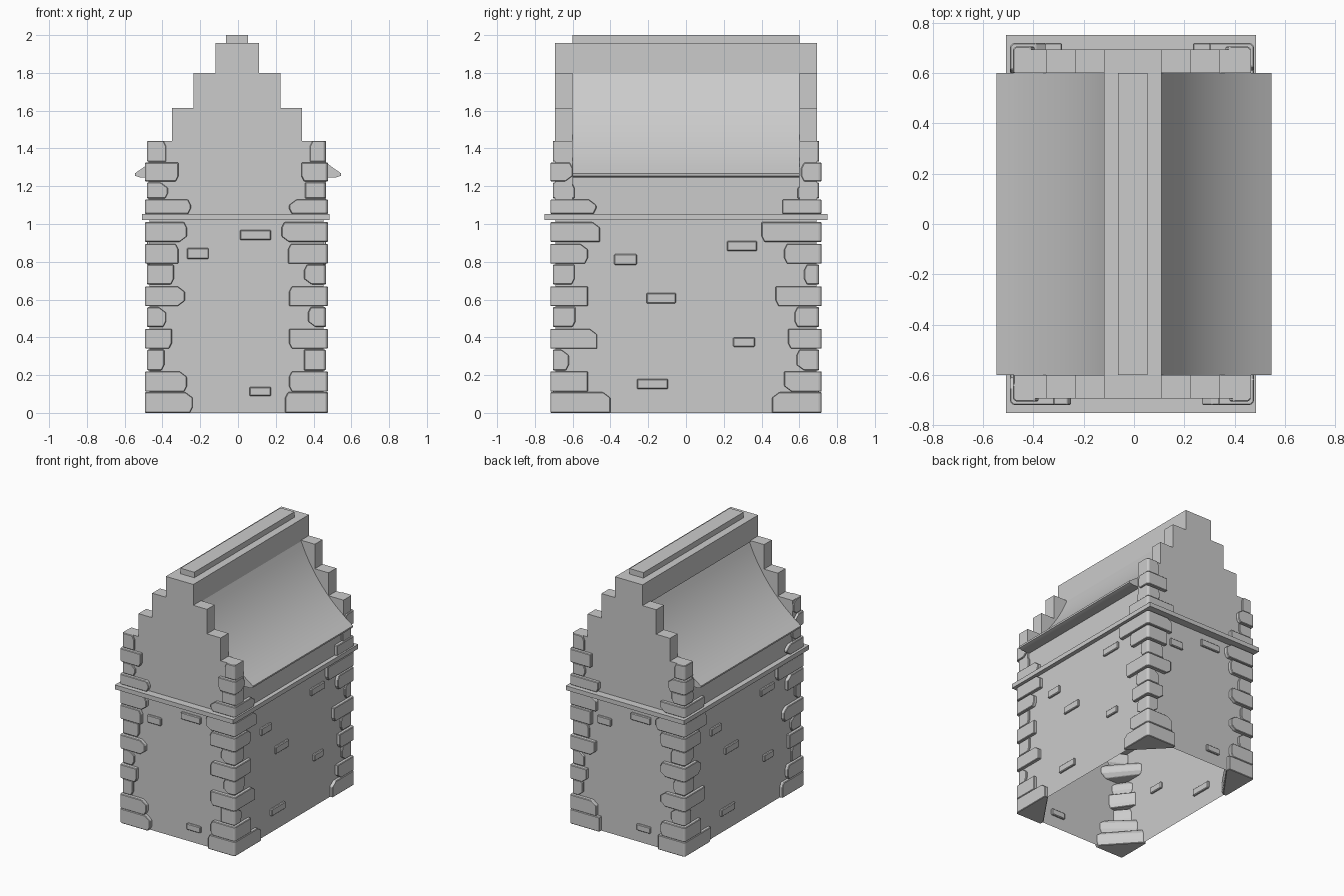
import bpy, bmesh, random

if "Cube" in bpy.data.objects:
    bpy.data.objects.remove(bpy.data.objects["Cube"])

random.seed(4)
CX = -0.008            # walls sit slightly left of centre
WX, WY = 0.46, 0.69    # wall half sizes


def finish(name, bm, bevel=0.0):
    bmesh.ops.recalc_face_normals(bm, faces=bm.faces[:])
    me = bpy.data.meshes.new(name)
    bm.to_mesh(me)
    bm.free()
    ob = bpy.data.objects.new(name, me)
    bpy.context.collection.objects.link(ob)
    if bevel:
        m = ob.modifiers.new("soft_edges", 'BEVEL')
        m.width = bevel
        m.segments = 1
    return ob


def loft(bm, rings, caps=True):
    rows = [[bm.verts.new(p) for p in r] for r in rings]
    n = len(rows[0])
    for a, b in zip(rows, rows[1:]):
        for i in range(n):
            j = (i + 1) % n
            bm.faces.new((a[i], a[j], b[j], b[i]))
    if caps:
        bm.faces.new(rows[0])
        bm.faces.new(rows[-1])


def box(bm, x0, x1, y0, y1, z0, z1):
    loft(bm, [[(x0, y0, z), (x1, y0, z), (x1, y1, z), (x0, y1, z)] for z in (z0, z1)])


def extrude_y(bm, profile, y0, y1):
    loft(bm, [[(x, y, z) for x, z in profile] for y in (y0, y1)])


# walls: open shell without a floor
bm = bmesh.new()
loft(bm, [[(CX - WX, -WY, z), (CX + WX, -WY, z), (CX + WX, WY, z), (CX - WX, WY, z)]
          for z in (0, 1.25)], caps=False)
finish("walls", bm)

# string course ledge
bm = bmesh.new()
box(bm, -0.508, 0.484, -0.75, 0.75, 1.02, 1.053)
finish("ledge", bm)

# stepped gables, front and back
steps = [(0.47, 1.44), (0.345, 1.614), (0.23, 1.8)]
half, z = [], 1.04
for w, top in steps:
    half += [(w, z), (w, top)]
    z = top
profile = [(x - 0.005, z) for x, z in half] + [(-x - 0.005, z) for x, z in reversed(half)]
for name, y0, y1 in (("front_gable", -0.693, -0.6), ("back_gable", 0.6, 0.693)):
    bm = bmesh.new()
    extrude_y(bm, profile, y0, y1)
    finish(name, bm)

# ridge beam and its cap strip
bm = bmesh.new()
box(bm, -0.12, 0.11, -0.693, 0.693, 1.79, 1.958)
finish("ridge_beam", bm)
bm = bmesh.new()
box(bm, -0.063, 0.053, -0.6, 0.6, 1.95, 2.0)
finish("ridge_cap", bm)

# flared roof with a thin eave lip
p0, p1, p2 = (0.107, 1.8), (0.24, 1.47), (0.546, 1.268)
half = []
for i in range(13):
    t = i / 12
    half.append(tuple((1 - t) ** 2 * a + 2 * t * (1 - t) * b + t * t * c
                      for a, b, c in zip(p0, p1, p2)))
half += [(0.544, 1.255), (0.52, 1.247)]
bm = bmesh.new()
extrude_y(bm, half + [(-x, z) for x, z in reversed(half)], -0.6, 0.6)
roof = finish("roof", bm)
bpy.context.view_layer.objects.active = roof
roof.select_set(True)
bpy.ops.object.shade_smooth_by_angle(angle=0.5)
roof.select_set(False)

# corner stones: heights, then reach along front and along side for each corner
levels = [(0, .11), (.112, .22), (.225, .335), (.34, .445), (.455, .56), (.565, .67),
          (.68, .785), (.79, .895), (.905, 1.01), (1.053, 1.13), (1.135, 1.22),
          (1.225, 1.325), (1.33, 1.44)]
right_x = [.25, .27, .35, .27, .37, .27, .35, .265, .23, .27, .355, .335, .38]
right_y = [.40, .52, .62, .47, .585, .52, .59, .52, .455, .475, .59, .60, .60]
left_x = [.24, .27, .39, .35, .38, .28, .34, .315, .27, .25, .37, .315, .38]
left_y = [.455, .52, .585, .54, .575, .475, .625, .52, .40, .51, .59, .61, .60]
thin = (2, 4, 6, 10, 12)


def quoin(bm, i, xe, ye, sx, s):
    ox, oy = (0.473, 0.705) if i in thin else (0.484, 0.718)
    z0, z1 = levels[i]
    cuts = [(random.choice((0, .015, .04)), random.choice((0, .015, .04))) for _ in range(2)]
    zs = [z0, z0 + .03, z1 - .03, z1]
    ring = []
    for k, z in enumerate(zs):
        # ends are clipped unevenly at the top and bottom
        cx = cuts[0][0] if k == 0 else cuts[0][1] if k == 3 else 0
        cy = cuts[1][0] if k == 0 else cuts[1][1] if k == 3 else 0
        x, y = xe + cx, min(ye + cy, 0.66)
        pts = [(ox - .012, oy), (x, oy), (x, WY - .005), (WX - .005, y), (ox, y), (ox, oy - .012)]
        ring.append([(CX + s * sx * a, -s * b, z) for a, b in pts])
    loft(bm, ring)


# the back half is the front half turned by 180 degrees
for s, end in ((1, "front"), (-1, "back")):
    for sx, side, xs, ys in ((1, "right", right_x, right_y), (-1, "left", left_x, left_y)):
        bm = bmesh.new()
        for i in range(len(levels)):
            quoin(bm, i, xs[i] + sx * .008, ys[i], sx, s)
        finish(f"{end}_{side if s == 1 else ('left' if sx == 1 else 'right')}_corner_stones",
               bm, 0.004)

# loose bricks standing out of the walls (start, end, bottom, top)
front = [(-.27, -.155, .815, .873), (.01, .175, .915, .968), (.06, .175, .09, .138)]
flank = [(-.38, -.26, .783, .84), (.217, .376, .857, .91), (-.21, -.053, .58, .635),
         (.25, .365, .35, .40), (-.26, -.095, .127, .18)]
bm = bmesh.new()
for s in (1, -1):
    for a, b, z0, z1 in front:
        y = sorted((-s * (WY - .015), -s * (WY + .015)))
        x = sorted((CX + s * (a - CX), CX + s * (b - CX)))
        box(bm, *x, *y, z0, z1)
    for a, b, z0, z1 in flank:
        x = sorted((CX + s * (WX - .015), CX + s * (WX + .015)))
        y = sorted((s * a, s * b))
        box(bm, *x, *y, z0, z1)
finish("wall_bricks", bm, 0.005)
